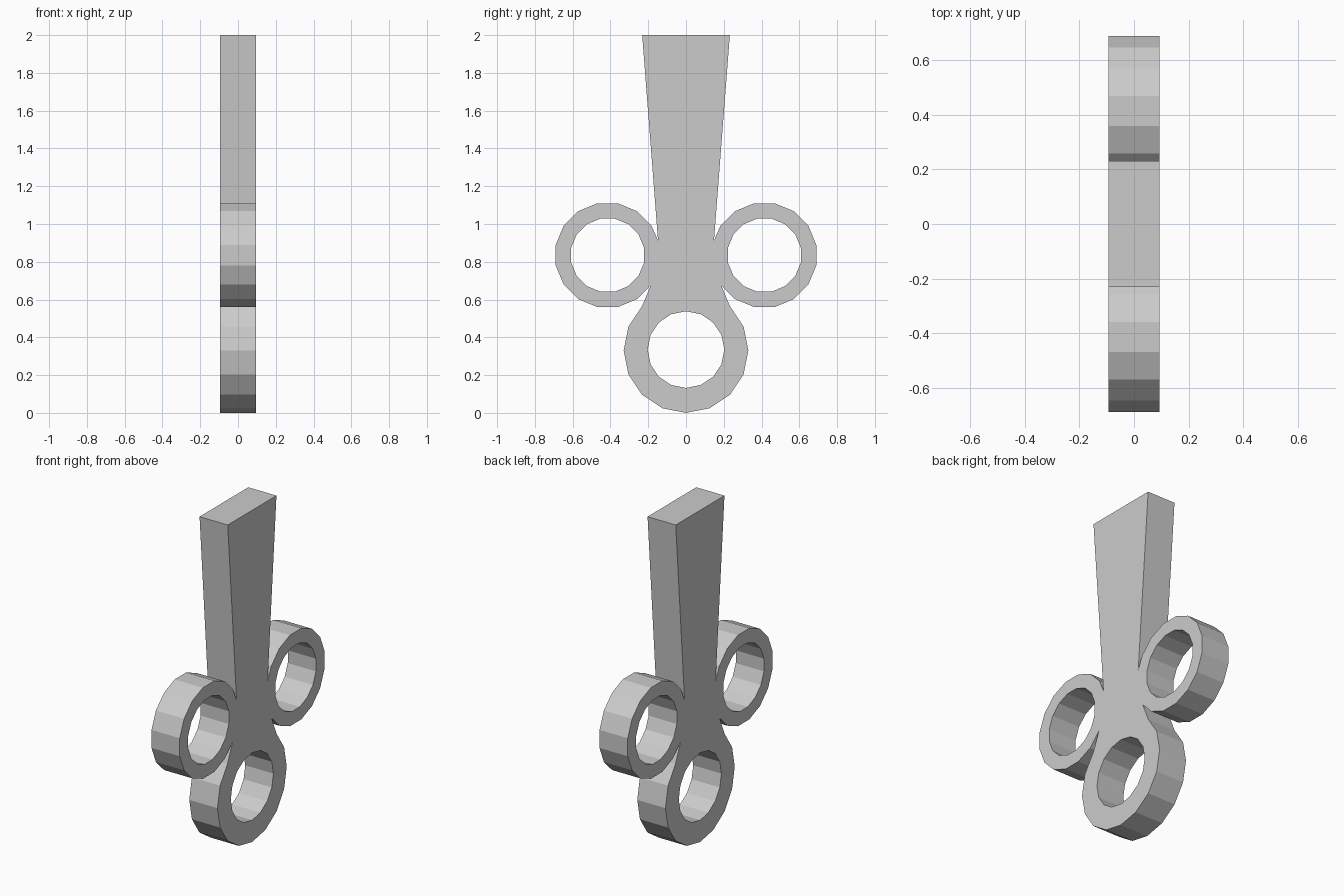
import bpy
import bmesh
from math import cos, sin, radians

cube = bpy.data.objects.get("Cube")
if cube:
    bpy.data.objects.remove(cube, do_unlink=True)

HALF_THICKNESS = 0.094
STEP = 22.5
SIDE = (0.415, 0.835)
BASE = (0.0, 0.33)


def arc(centre, radius, start, count):
    """Points on a sixteen-sided ring, as (y, z)."""
    angles = [radians(start + STEP * i) for i in range(count)]
    return [(centre[0] + radius * cos(a), centre[1] + radius * sin(a)) for a in angles]


def mirrored(points):
    return [(-y, z) for y, z in reversed(points)]


# Half outline: base ring, neck, side ring, tapered blade
half = arc(BASE, 0.33, -90 + STEP, 6)
half += [(0.186, 0.676)]
half += arc(SIDE, 0.28, 236.25, 13)
half += [(0.148, 0.912), (0.232, 2.0)]
outline = [(0, 0)] + half + mirrored(half)

# Finger holes
side_hole = arc(SIDE, 0.197, 11.25, 16)
base_hole = arc((0, 0.335), 0.203, 0, 16)
loops = [outline, side_hole, mirrored(side_hole), base_hole]

# Fill the flat profile and extrude it to a plate
bm = bmesh.new()
edges = []
for loop in loops:
    verts = [bm.verts.new((-HALF_THICKNESS, y, z)) for y, z in loop]
    edges += [bm.edges.new((a, b)) for a, b in zip(verts, verts[1:] + verts[:1])]
bmesh.ops.triangle_fill(bm, edges=edges, use_beauty=True, use_dissolve=False)
result = bmesh.ops.extrude_face_region(bm, geom=bm.faces[:])
moved = [v for v in result["geom"] if isinstance(v, bmesh.types.BMVert)]
bmesh.ops.translate(bm, verts=moved, vec=(2 * HALF_THICKNESS, 0, 0))
bmesh.ops.recalc_face_normals(bm, faces=bm.faces[:])

mesh = bpy.data.meshes.new("ringed_handle_blade")
bm.to_mesh(mesh)
bm.free()

# Plain grey material
grey = bpy.data.materials.new("light_grey")
grey.use_nodes = True
colour = (0.6, 0.6, 0.6, 1)
grey.diffuse_color = colour
grey.node_tree.nodes["Principled BSDF"].inputs["Base Color"].default_value = colour
mesh.materials.append(grey)

obj = bpy.data.objects.new("ringed_handle_blade", mesh)
bpy.context.collection.objects.link(obj)
